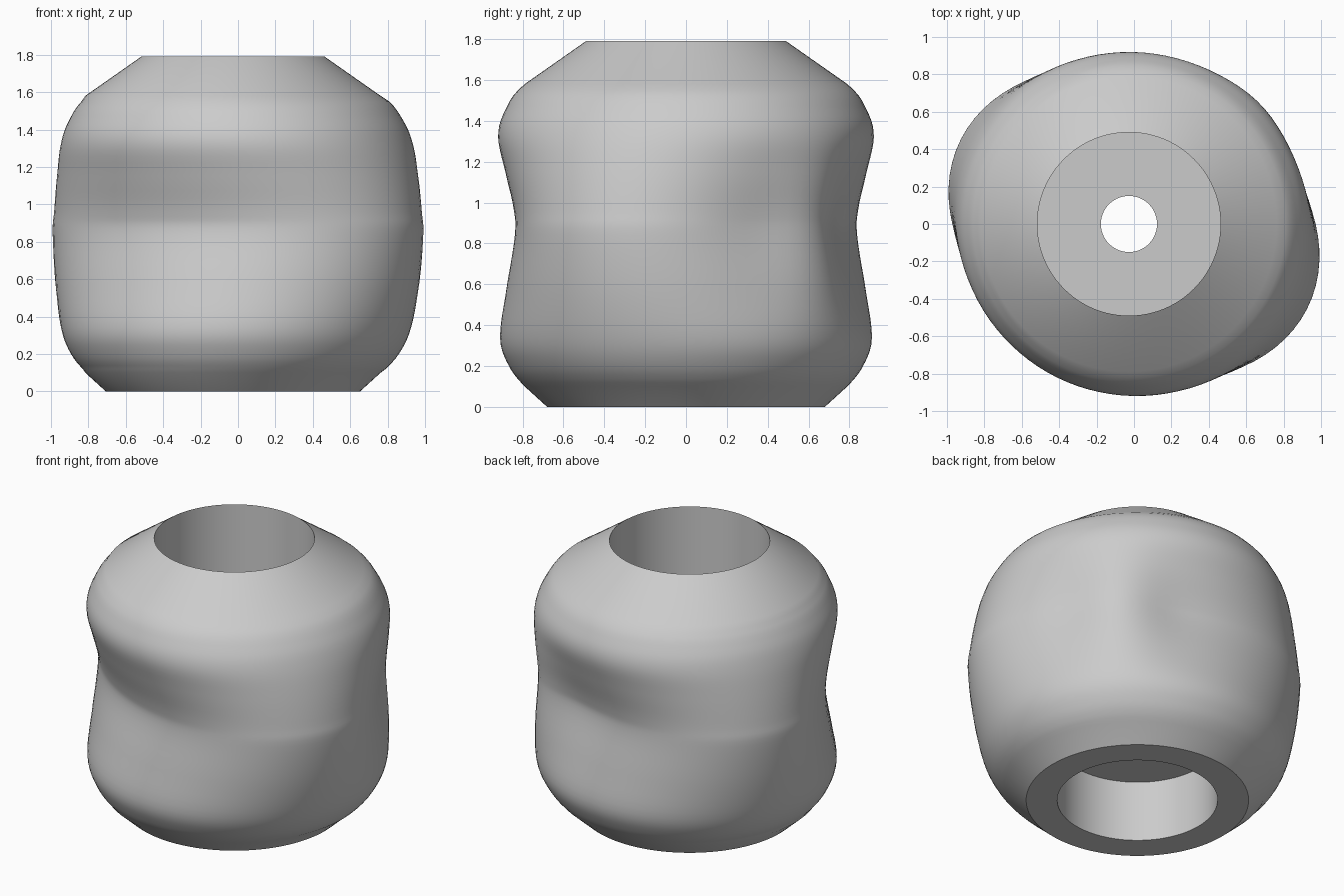
import bpy, bmesh, math

old = bpy.data.objects.get("Cube")
if old:
    bpy.data.objects.remove(old, do_unlink=True)

SEGMENTS = 96
STEPS = 5
AXIS_X = -0.027
LONG, SHORT = 1.03, 0.79

# Height, radius at the bulging sides, radius at the pinched sides
PROFILE = [
    (0.0, 0.68, 0.68), (0.1, 0.79, 0.79), (0.2, 0.88, 0.865), (0.34, 0.945, 0.905),
    (0.58, 1.0, 0.855), (0.84, 1.03, 0.79), (0.96, 1.02, 0.80), (1.15, 0.99, 0.865),
    (1.32, 0.95, 0.915), (1.45, 0.895, 0.885), (1.58, 0.79, 0.79), (1.79, 0.49, 0.49),
]
# Bore, web with its small hole, and lower bore (height, radius)
BORE = [(1.3, 0.49), (0.6, 0.49), (0.6, 0.15), (0.41, 0.15), (0.41, 0.49), (0.0, 0.49)]


def catmull(a, b, c, d, t):
    return 0.5 * (2 * b + (c - a) * t + (2 * a - 5 * b + 4 * c - d) * t * t
                  + (3 * b - a - 3 * c + d) * t ** 3)


def smooth_profile():
    """Straight cones at both ends, a smooth curve between them."""
    rows = [PROFILE[0]]
    for k in range(1, len(PROFILE) - 2):
        for s in range(STEPS):
            rows.append(tuple(catmull(*values, s / STEPS)
                              for values in zip(*PROFILE[k - 1:k + 3])))
    return rows + PROFILE[-2:]


def bulge(angle):
    """Zero in the pinched directions, one in the bulging ones."""
    turned = angle + math.radians(25)
    radius = 1 / math.hypot(math.cos(turned) / LONG, math.sin(turned) / SHORT)
    ridge = 0.4 * math.exp(-((angle - math.radians(45)) / 0.3) ** 2)
    return (radius - SHORT) / (LONG - SHORT) + ridge


# Body: rings from the base, over the outside, and back down the bore
bm = bmesh.new()
rings = []
for z, wide, narrow in smooth_profile() + [(z, r, r) for z, r in BORE]:
    outer = len(rings) < len(smooth_profile())
    shift = 0.027 * (1 - ((z - 0.9) / 0.9) ** 2) if outer and 0.1 < z < 1.58 else 0
    ring = []
    for j in range(SEGMENTS):
        a = math.tau * j / SEGMENTS
        r = narrow + (wide - narrow) * bulge(a)
        ring.append(bm.verts.new((AXIS_X + shift + r * math.cos(a), r * math.sin(a), z)))
    rings.append(ring)

for i, lower in enumerate(rings):
    upper = rings[(i + 1) % len(rings)]
    for j in range(SEGMENTS):
        n = (j + 1) % SEGMENTS
        bm.faces.new((lower[j], lower[n], upper[n], upper[j]))

mesh = bpy.data.meshes.new("grip_knob")
bm.to_mesh(mesh)
bm.free()
knob = bpy.data.objects.new("grip_knob", mesh)
bpy.context.collection.objects.link(knob)

# Plain grey
grey = bpy.data.materials.new("plain_grey")
grey.use_nodes = True
colour = (0.6, 0.6, 0.6, 1)
grey.diffuse_color = colour
grey.node_tree.nodes["Principled BSDF"].inputs["Base Color"].default_value = colour
mesh.materials.append(grey)

bpy.ops.object.select_all(action='DESELECT')
knob.select_set(True)
bpy.context.view_layer.objects.active = knob
bpy.ops.object.shade_smooth_by_angle(angle=math.radians(30))
